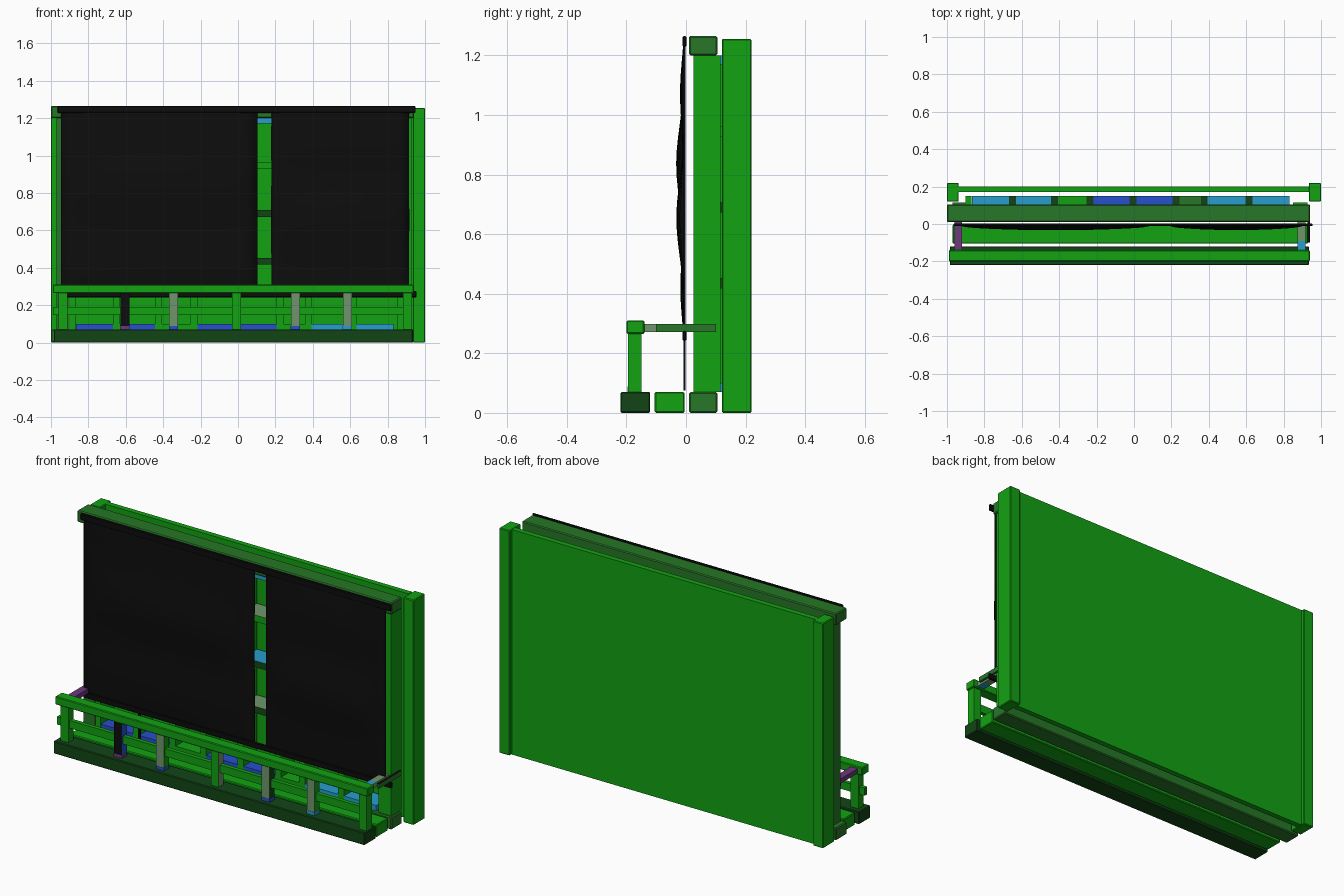
import bpy, bmesh, math

if "Cube" in bpy.data.objects:
    bpy.data.objects.remove(bpy.data.objects["Cube"], do_unlink=True)


def material(name, r, g, b):
    m = bpy.data.materials.new(name)
    m.use_nodes = True
    m.diffuse_color = (r, g, b, 1)
    m.node_tree.nodes["Principled BSDF"].inputs["Base Color"].default_value = (r, g, b, 1)
    return m


GREEN = material("bright green", 0.006, 0.36, 0.006)
MID = material("mid green", 0.02, 0.18, 0.02)
DARK = material("dark green", 0.006, 0.06, 0.008)
GREY = material("grey green", 0.16, 0.3, 0.15)
BLUE = material("blue", 0.02, 0.08, 0.6)
CYAN = material("cyan", 0.02, 0.34, 0.6)
PURPLE = material("purple", 0.15, 0.04, 0.2)
BLACK = material("black", 0.004, 0.004, 0.004)


def finish(name, bm, *mats):
    mesh = bpy.data.meshes.new(name)
    bm.to_mesh(mesh)
    bm.free()
    for m in mats:
        mesh.materials.append(m)
    ob = bpy.data.objects.new(name, mesh)
    bpy.context.collection.objects.link(ob)
    return ob


def box(name, x, y, z, mat, top=None, side=None, bevel=0.0):
    """Timber between (min, max) ranges; top and side faces may differ in colour."""
    bm = bmesh.new()
    bmesh.ops.create_cube(bm, size=1)
    for v in bm.verts:
        v.co = [lo + (c + 0.5) * (hi - lo) for c, (lo, hi) in zip(v.co, (x, y, z))]
    bm.normal_update()
    for f in bm.faces:
        if f.normal.z > 0.5:
            f.material_index = 1
        elif abs(f.normal.x) > 0.5:
            f.material_index = 2
    ob = finish(name, bm, mat, top or mat, side or mat)
    if bevel:
        mod = ob.modifiers.new("eased edges", "BEVEL")
        mod.width = bevel
        mod.segments = 1
    return ob


def around(c, width):
    return (c - width / 2, c + width / 2)


# Back panel and its corner posts
box("back_panel", (-0.94, 0.935), (0.17, 0.2), (0, 1.255), GREEN)
box("left_corner_post", (0.935, 1), (0.12, 0.22), (0, 1.255), GREEN, bevel=0.004)
box("right_corner_post", (-1, -0.937), (0.12, 0.22), (0, 1.255), GREEN, bevel=0.004)

# Wall frame: two long beams and end posts
box("top_beam", (-1, 0.94), (0.01, 0.105), (1.2, 1.265), MID, bevel=0.005)
box("bottom_beam", (-1, 0.94), (0.01, 0.105), (0, 0.07), MID, bevel=0.005)
box("left_end_post", (0.85, 0.928), (0.025, 0.115), (0.07, 1.2), GREEN)
box("right_end_post", (-0.97, -0.9), (0.025, 0.115), (0.07, 1.2), MID)
box("right_end_stud", (-0.9, -0.87), (0.03, 0.15), (0.07, 1.2), GREEN)

# Studs, with cross pieces filling each bay
studs = [-0.885, -0.65, -0.425, -0.235, -0.005, 0.225, 0.375, 0.615, 0.85]
for i, x in enumerate(studs[1:-1]):
    box(f"stud_{i}", around(x, 0.036), (0.03, 0.15), (0.07, 1.2), GREEN, DARK)

top_colours = [CYAN, CYAN, GREEN, BLUE, BLUE, MID, CYAN, CYAN]
low_colours = [BLUE, BLUE, GREEN, BLUE, BLUE, GREEN, CYAN, CYAN]
for i, (a, b) in enumerate(zip(studs, studs[1:])):
    span = (a + 0.018, b - 0.018)
    depth = (0.03, 0.15)
    box(f"low_cross_piece_{i}", span, depth, (0.07, 0.1), low_colours[i])
    box(f"top_cross_piece_{i}", span, depth, (1.17, 1.2), CYAN, top_colours[i])
    for z, front, top in ((0.435, DARK, GREY), (0.69, DARK, CYAN), (0.945, GREEN, GREY)):
        box(f"cross_piece_{i}", span, depth, around(z, 0.036), front, top)


# Hanging curtains, pinned at the edges and billowing in the middle
def curtain(name, x0, x1, phase, z0=0.245, z1=1.262):
    bm = bmesh.new()
    bmesh.ops.create_grid(bm, x_segments=16, y_segments=24, size=0.5)
    for v in bm.verts:
        u, t = v.co.x + 0.5, v.co.y + 0.5
        wave = 0.6 + 0.4 * math.sin(phase + t * math.pi * 4)
        y = -0.005 - 0.026 * math.sin(math.pi * u) ** 0.5 * math.sin(math.pi * t) * wave \
            if 0 < u < 1 else -0.005
        v.co = (x0 + u * (x1 - x0), y, z0 + t * (z1 - z0))
    ob = finish(name, bm, BLACK)
    for p in ob.data.polygons:
        p.use_smooth = True
    mod = ob.modifiers.new("cloth", "SOLIDIFY")
    mod.thickness = 0.006
    mod.offset = 0


curtain("right_curtain", -0.945, 0.105, 0.4)
curtain("left_curtain", 0.178, 0.915, 3.0)
box("curtain_top_batten", (-0.965, 0.95), (-0.012, 0.002), (1.228, 1.265), BLACK, bevel=0.004)
box("curtain_bottom_batten", (-0.95, 0.955), (-0.012, 0.002), (0.242, 0.275), BLACK, bevel=0.004)
box("curtain_cord", around(-0.605, 0.012), (-0.009, -0.001), (0.075, 0.25), BLACK)

# Floor boards in front of the wall
box("inner_floor_board", (-0.97, 0.93), (-0.105, -0.005), (0, 0.07), GREEN, bevel=0.004)
box("front_floor_board", (-0.985, 0.935), (-0.22, -0.12), (0, 0.07), DARK, bevel=0.004)

# Front railing
box("top_rail", (-0.99, 0.94), (-0.2, -0.14), (0.265, 0.31), GREEN, bevel=0.004)
box("middle_rail", (-0.99, 0.93), (-0.183, -0.16), (0.147, 0.19), GREEN, side=MID)
balusters = [(-0.935, GREEN, GREEN), (-0.605, BLACK, BLUE), (-0.345, GREY, GREEN),
             (-0.007, GREEN, GREY), (0.307, GREY, DARK), (0.585, GREY, GREEN),
             (0.907, GREEN, GREEN)]
for i, (x, front, side) in enumerate(balusters):
    box(f"baluster_{i}", around(x, 0.048), (-0.195, -0.15), (0.07, 0.265), front, side=side)
for x, mat in ((-0.605, PURPLE), (-0.345, BLUE), (0.307, BLUE), (0.585, CYAN)):
    box("baluster_foot", around(x, 0.05), (-0.196, -0.149), (0.07, 0.088), mat)

# Arms tying the railing to the wall
box("right_arm", around(-0.94, 0.042), (-0.14, 0.03), (0.272, 0.298), PURPLE)
box("left_arm_outer", around(0.895, 0.042), (-0.14, -0.09), (0.272, 0.298), CYAN, side=GREY)
box("left_arm_inner", around(0.895, 0.042), (-0.09, 0.03), (0.272, 0.298), GREY)
box("left_arm_plate", (0.928, 0.94), (-0.1, 0.1), (0.272, 0.298), MID, BLACK)
